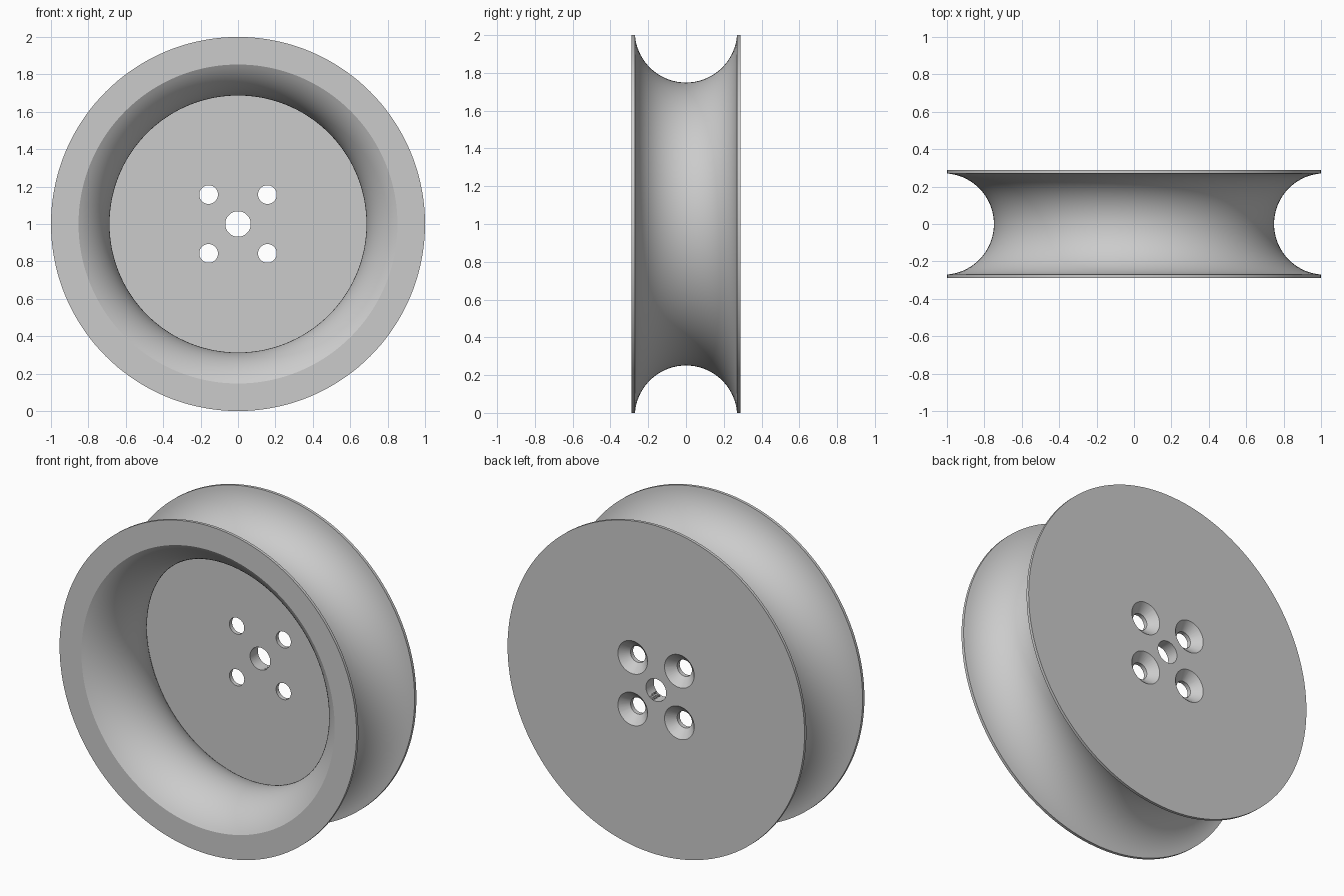
import bpy
import bmesh
from math import sin, cos, asin, pi, radians
from mathutils import Vector

cube = bpy.data.objects.get("Cube")
if cube:
    bpy.data.objects.remove(cube, do_unlink=True)

grey = bpy.data.materials.new("plain grey")
grey.use_nodes = True
colour = (0.6, 0.6, 0.6, 1)
grey.diffuse_color = colour
grey.node_tree.nodes["Principled BSDF"].inputs["Base Color"].default_value = colour


def lathe(name, profile, steps, centre=(0, 0, 1)):
    """Spin (radius, y) points, running from axis to axis, about the y axis."""
    bm = bmesh.new()
    verts = [bm.verts.new((r, y, 0)) for r, y in profile]
    edges = [bm.edges.new(pair) for pair in zip(verts, verts[1:])]
    bmesh.ops.spin(bm, geom=verts + edges, cent=(0, 0, 0), axis=(0, 1, 0),
                   angle=2 * pi, steps=steps, use_merge=True)
    bmesh.ops.remove_doubles(bm, verts=bm.verts, dist=1e-5)
    bmesh.ops.recalc_face_normals(bm, faces=bm.faces)
    bmesh.ops.translate(bm, verts=bm.verts, vec=Vector(centre))
    mesh = bpy.data.meshes.new(name)
    bm.to_mesh(mesh)
    bm.free()
    mesh.materials.append(grey)
    obj = bpy.data.objects.new(name, mesh)
    bpy.context.collection.objects.link(obj)
    return obj


def arc(radius, start, end, count):
    """Points bulging towards the axis from the groove centre."""
    angles = [start + (end - start) * i / count for i in range(count + 1)]
    return [(GROOVE_CENTRE - radius * cos(a), radius * sin(a)) for a in angles]


GROOVE_CENTRE = 1.02
GROOVE, SHELL = 0.271, 0.333
HALF_WIDTH, FLOOR = 0.288, 0.213

# Wheel: hollow front, solid back plate, rounded groove around the rim
rim = asin(cos(asin(0.02 / GROOVE)))
hollow = arc(SHELL, asin(FLOOR / SHELL), -asin(HALF_WIDTH / SHELL), 28)
groove = arc(GROOVE, -rim, rim, 36)
profile = ([(0, FLOOR)] + hollow + [(1, -HALF_WIDTH)] + groove
           + [(1, HALF_WIDTH), (0, HALF_WIDTH)])
wheel = lathe("pulley_wheel", profile, 144)

# Axle hole and four countersunk bolt holes through the back plate
cutters = [lathe("axle_hole_cutter",
                 [(0, 0.1), (0.068, 0.1), (0.068, 0.4), (0, 0.4)], 48)]
for x in (-0.157, 0.157):
    for z in (-0.157, 0.157):
        cutters.append(lathe(
            "bolt_hole_cutter",
            [(0, 0.1), (0.05, 0.1), (0.05, HALF_WIDTH - 0.05),
             (0.1, HALF_WIDTH), (0.1, 0.4), (0, 0.4)], 40, (x, 0, 1 + z)))

bpy.ops.object.select_all(action="DESELECT")
wheel.select_set(True)
bpy.context.view_layer.objects.active = wheel
for cutter in cutters:
    cutter.hide_render = True
    mod = wheel.modifiers.new("hole", "BOOLEAN")
    mod.operation = "DIFFERENCE"
    mod.solver = "EXACT"
    mod.object = cutter
    bpy.ops.object.modifier_apply(modifier=mod.name)
for cutter in cutters:
    bpy.data.objects.remove(cutter, do_unlink=True)

bpy.ops.object.shade_smooth_by_angle(angle=radians(20))
